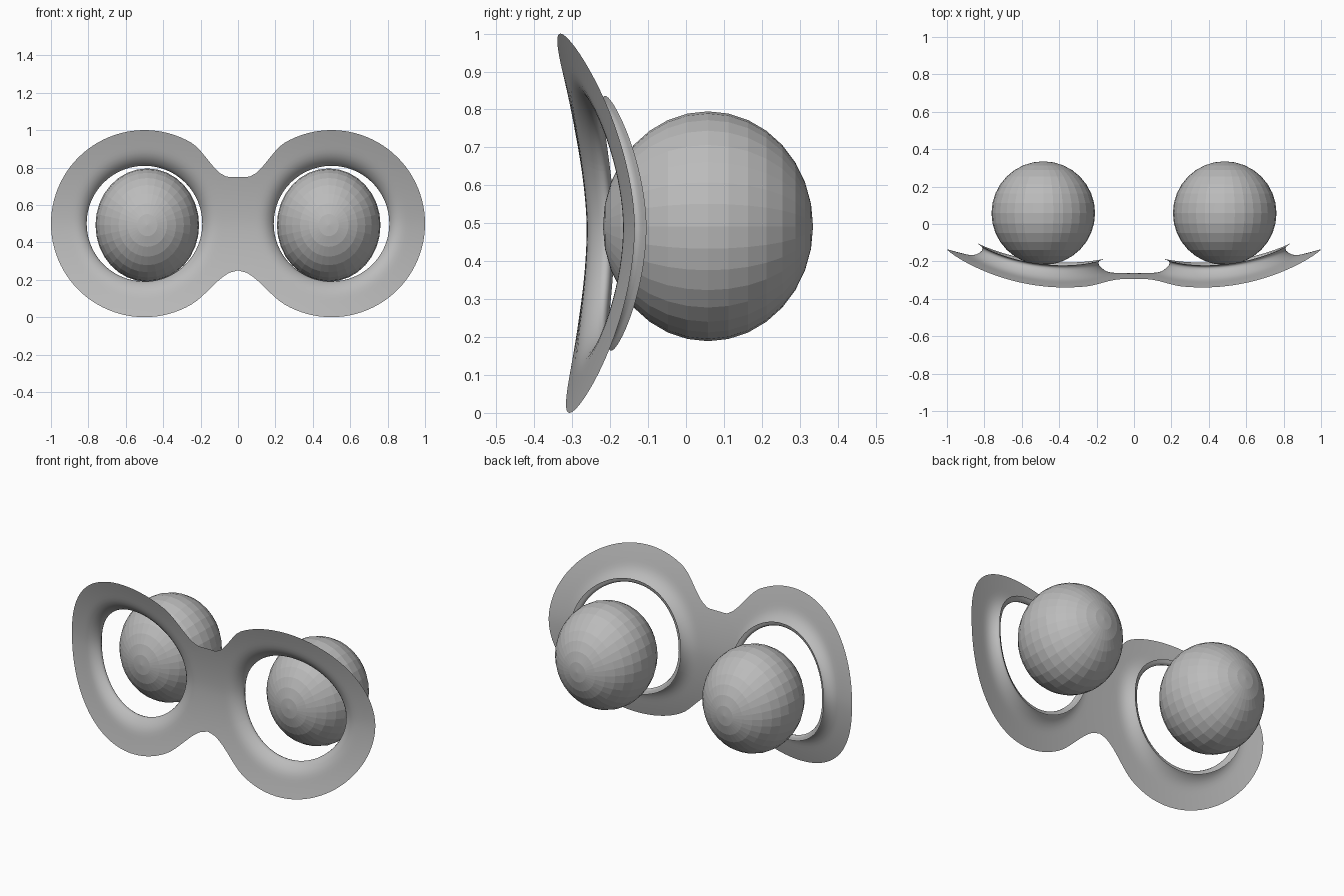
import bpy, bmesh, math
from math import sin, cos, pi, sqrt, atan2

cube = bpy.data.objects.get("Cube")
if cube:
    bpy.data.objects.remove(cube, do_unlink=True)

grey = bpy.data.materials.new("plain grey")
grey.use_nodes = True
grey.diffuse_color = (0.5, 0.5, 0.5, 1)
grey.node_tree.nodes["Principled BSDF"].inputs["Base Color"].default_value = (0.5, 0.5, 0.5, 1)

CX, CZ = 0.5, 0.5   # centre of one eye hole
JOIN = 0.25         # x where the bridge curve meets the round outline


def half_height(x, flat):
    """Outline height above or below the middle line."""
    if x >= JOIN:
        return sqrt(max(0, 0.25 - (x - CX) ** 2))
    if x <= flat:
        return 0.25
    t = (x - flat) / (JOIN - flat)
    s = t * t * (3 - 2 * t)
    return 0.25 + s * (0.433 - 0.25) + (t ** 3 - t * t) * (JOIN - flat) * 0.577


def outline_radius(a):
    """Distance from the hole centre to the mask edge or the mirror plane."""
    lo, hi = 0.3, 0.6
    flat = 0.05 if sin(a) > 0 else 0.0
    for _ in range(40):
        r = (lo + hi) / 2
        x, dz = CX + r * cos(a), abs(r * sin(a))
        inside = 0 <= x <= 1 and dz <= half_height(x, flat)
        lo, hi = (r, hi) if inside else (lo, r)
    return lo


def sheet_depth(x, z):
    """Sides sweep back, top and bottom sweep forward."""
    dz = z - CZ
    return -0.262 + 0.127 * x ** 2.2 - 0.085 * (abs(dz) * 2) ** 1.7 - 0.024 * dz


# Mask: rings from the outline in to a lip that rolls back and outward
lip = [(0.40, 0), (0.38, 0.001), (0.36, 0.005), (0.342, 0.013), (0.326, 0.025),
       (0.314, 0.038), (0.309, 0.05), (0.313, 0.06), (0.322, 0.065), (0.336, 0.072)]
angles = [2 * pi * i / 96 for i in range(96)]
angles += [atan2(0.25, -0.5), atan2(0.25, -0.45), atan2(-0.25, -0.5) + 2 * pi]
angles.sort()

bm = bmesh.new()
rings = []
radii = [outline_radius(a) for a in angles]
for k in range(5):
    ring = []
    for a, edge in zip(angles, radii):
        r = edge + (lip[0][0] - edge) * k / 5
        x, z = max(0, CX + r * cos(a)), CZ + r * sin(a)
        x = 0 if x < 1e-5 else x
        ring.append(bm.verts.new((x, sheet_depth(x, z), z)))
    rings.append(ring)
for r, back in lip:
    ring = []
    for a in angles:
        x, z = CX + r * cos(a), CZ + r * sin(a)
        ring.append(bm.verts.new((x, sheet_depth(x, z) + back, z)))
    rings.append(ring)
n = len(angles)
for outer, inner in zip(rings, rings[1:]):
    for i in range(n):
        j = (i + 1) % n
        bm.faces.new((outer[i], inner[i], inner[j], outer[j]))
bm.normal_update()
if sum(f.normal.y for f in bm.faces) > 0:
    bmesh.ops.reverse_faces(bm, faces=bm.faces[:])
mesh = bpy.data.meshes.new("mask")
bm.to_mesh(mesh)
bm.free()
mesh.materials.append(grey)
mask = bpy.data.objects.new("mask", mesh)
bpy.context.collection.objects.link(mask)
mesh.shade_smooth()
mirror = mask.modifiers.new("mirror", 'MIRROR')
mirror.use_clip = True
mirror.merge_threshold = 0.0005

# Eyeballs: faceted, with poles facing front and back
for name, side in (("left_eyeball", 1), ("right_eyeball", -1)):
    bpy.ops.mesh.primitive_uv_sphere_add(segments=32, ring_count=16, radius=1,
                                         location=(side * 0.485, 0.058, 0.492),
                                         rotation=(pi / 2, 0, 0))
    eye = bpy.context.object
    eye.name = name
    eye.scale = (0.277, 0.303, 0.277)
    eye.data.materials.append(grey)
